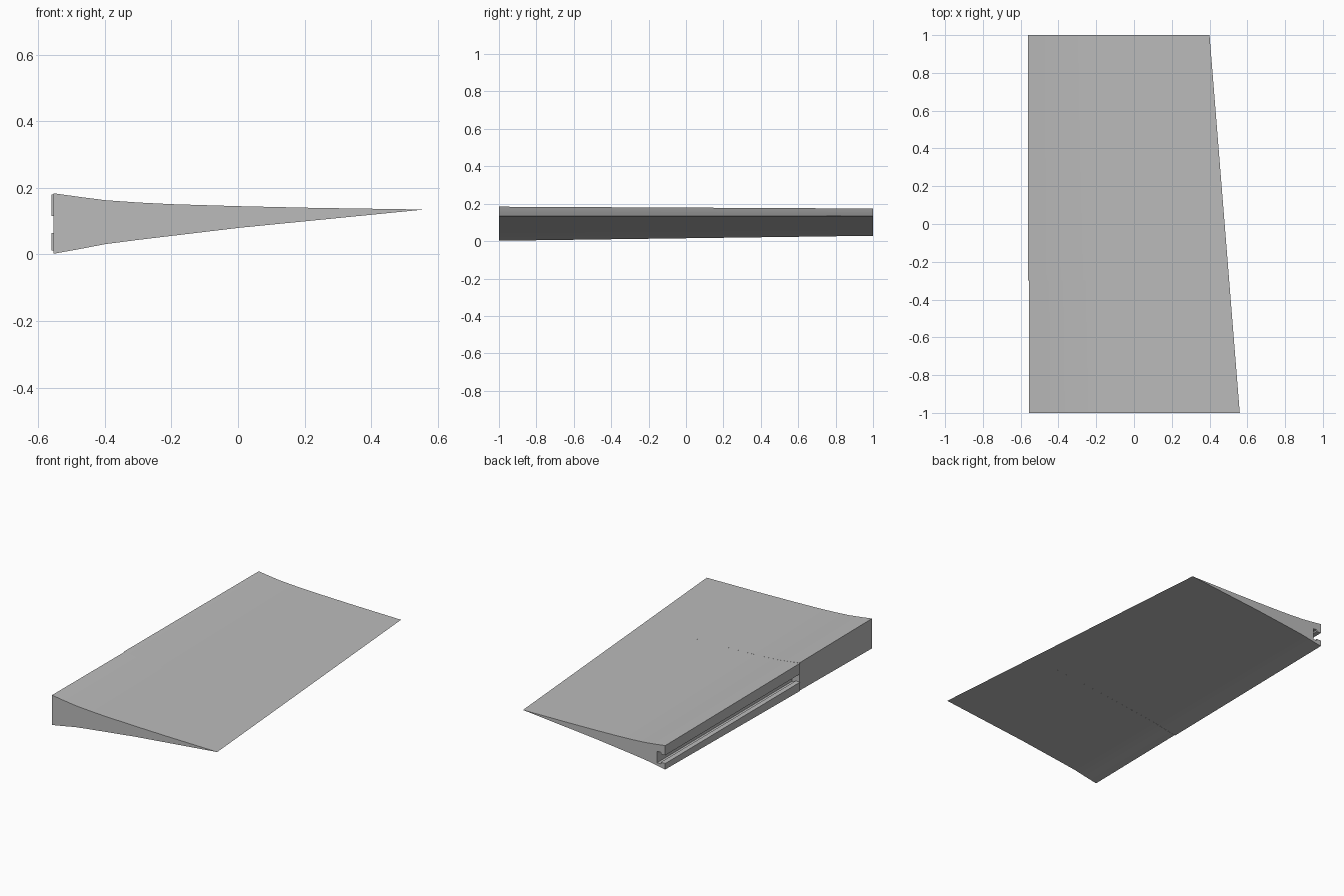
import bpy
import bmesh
import math

cube = bpy.data.objects.get("Cube")
if cube:
    bpy.data.objects.remove(cube, do_unlink=True)

grey = bpy.data.materials.new("plain grey")
grey.use_nodes = True
colour = (0.5, 0.5, 0.5, 1)
grey.diffuse_color = colour
grey.node_tree.nodes["Principled BSDF"].inputs["Base Color"].default_value = colour

TIP_Z = 0.135   # height of the thin edge
JOINT = -0.3    # where the slot ends

# Wedge skin: (fraction of width, height relative to the thin edge)
UPPER = [(0, .049), (.07, .038), (.14, .028), (.23, .021), (.32, .016),
         (.5, .010), (.7, .005), (1, 0)]
LOWER = [(.5, -.055), (.32, -.079), (.23, -.091), (.14, -.104),
         (.07, -.119), (0, -.133)]

# Undercut slot: (depth from the thick edge, height)
SLOT = [(0, .065), (.03, .065), (.03, .055), (.055, .055),
        (.055, .125), (.03, .125), (.03, .115), (0, .115)]


def section(y, edge, slotted):
    """Closed outline of the wedge at y, tapering towards the back."""
    t = (y + 1) / 2
    tip = .56 - .16 * t
    scale = 1 - .2 * t
    points = [(edge + f * (tip - edge), y, TIP_Z + h * scale)
              for f, h in UPPER + LOWER]
    if slotted:
        points += [(edge + d, y, z) for d, z in SLOT]
    return points


def loft(name, y0, y1, edge, slotted):
    bm = bmesh.new()
    front, back = [[bm.verts.new(p) for p in section(y, edge, slotted)]
                   for y in (y0, y1)]
    n = len(front)
    for i in range(n):
        j = (i + 1) % n
        bm.faces.new((front[i], front[j], back[j], back[i]))
    bm.faces.new(front)
    bm.faces.new(back)
    bmesh.ops.recalc_face_normals(bm, faces=bm.faces)
    mesh = bpy.data.meshes.new(name)
    bm.to_mesh(mesh)
    bm.free()
    mesh.materials.append(grey)
    obj = bpy.data.objects.new(name, mesh)
    bpy.context.collection.objects.link(obj)
    bpy.ops.object.select_all(action="DESELECT")
    obj.select_set(True)
    bpy.context.view_layer.objects.active = obj
    bpy.ops.object.shade_smooth_by_angle(angle=math.radians(30))


# Solid front part, then the slotted part standing slightly proud of it
loft("solid_wedge", -1, JOINT, -.555, False)
loft("slotted_wedge", JOINT, 1, -.56, True)
